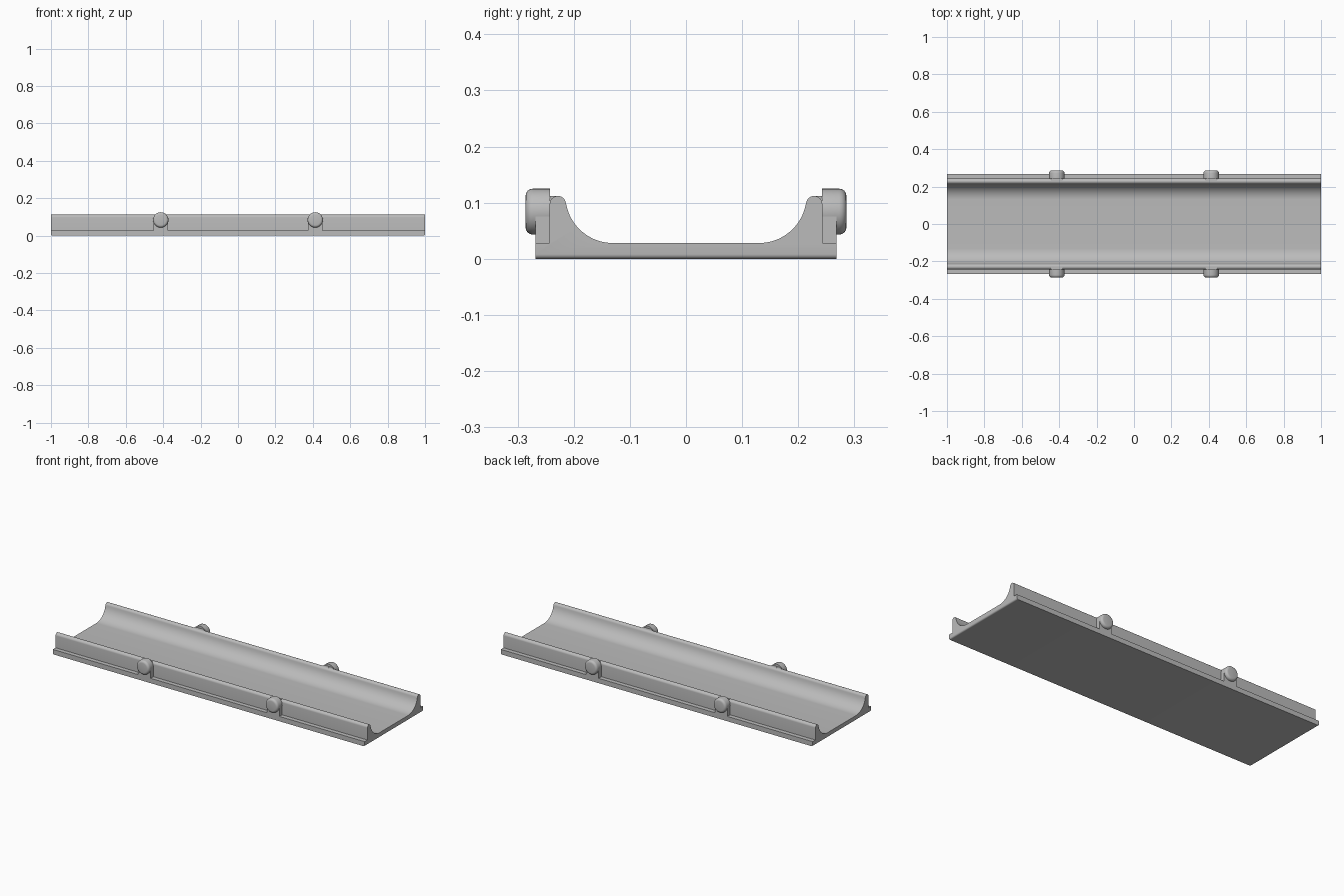
import bpy, bmesh, math

if "Cube" in bpy.data.objects:
    bpy.data.objects.remove(bpy.data.objects["Cube"], do_unlink=True)

grey = bpy.data.materials.new("plain grey")
grey.use_nodes = True
grey.diffuse_color = (0.5, 0.5, 0.5, 1)
grey.node_tree.nodes["Principled BSDF"].inputs["Base Color"].default_value = (0.5, 0.5, 0.5, 1)


def finish(name, bm):
    bmesh.ops.recalc_face_normals(bm, faces=bm.faces)
    mesh = bpy.data.meshes.new(name)
    bm.to_mesh(mesh)
    bm.free()
    mesh.materials.append(grey)
    obj = bpy.data.objects.new(name, mesh)
    bpy.context.collection.objects.link(obj)
    bpy.ops.object.select_all(action='DESELECT')
    obj.select_set(True)
    bpy.context.view_layer.objects.active = obj
    bpy.ops.object.shade_smooth_by_angle(angle=math.radians(30))
    return obj


def extrude(name, points, axis, start, end, bevel_edge=None, radius=0, segments=4):
    """Extrude a 2D profile along x (points are y, z) or y (points are x, z)."""
    place = (lambda p: (start, *p)) if axis == 'x' else (lambda p: (p[0], start, p[1]))
    bm = bmesh.new()
    face = bm.faces.new([bm.verts.new(place(p)) for p in points])
    new = bmesh.ops.extrude_face_region(bm, geom=[face])["geom"]
    shift = (end - start, 0, 0) if axis == 'x' else (0, end - start, 0)
    bmesh.ops.translate(bm, vec=shift, verts=[v for v in new if isinstance(v, bmesh.types.BMVert)])
    if bevel_edge:
        bmesh.ops.bevel(bm, geom=[e for e in bm.edges if bevel_edge(e)], offset=radius,
                        segments=segments, profile=0.5, affect='EDGES')
    return finish(name, bm)


def arc(cx, cz, r, a0, a1, n):
    return [(cx + r * math.cos(math.radians(a0 + (a1 - a0) * i / n)),
             cz + r * math.sin(math.radians(a0 + (a1 - a0) * i / n))) for i in range(n + 1)]


# Channel tray: foot ledge, upright wall with rounded lip, concave inner fillet
half = [(0.268, 0), (0.268, 0.028), (0.243, 0.028)]
half += arc(0.2285, 0.0975, 0.0145, 0, 172, 12)
half += arc(0.13, 0.113, 0.085, -12, -90, 16)
profile = half + [(-y, z) for y, z in reversed(half)]
extrude("channel_tray", profile, 'x', -1, 1,
        lambda e: all(v.co.z < 0.001 for v in e.verts)
        and abs(e.verts[0].co.x - e.verts[1].co.x) < 0.001, 0.008)

# Four side pegs, each on a square support block
for side, side_name in ((-1, "front"), (1, "back")):
    for x, end_name in ((-0.413, "right"), (0.413, "left")):
        name = f"{side_name}_{end_name}"
        extrude(f"{name}_peg_support",
                [(x - 0.04, 0.028), (x + 0.04, 0.028), (x + 0.04, 0.085), (x - 0.04, 0.085)],
                'y', side * 0.24, side * 0.268)
        outer = side * 0.286
        extrude(f"{name}_peg", arc(x, 0.084, 0.041, 0, 350, 35), 'y', side * 0.242, outer,
                lambda e: all(abs(v.co.y - outer) < 0.001 for v in e.verts), 0.013)
        # Flat pad joining the peg to the rounded lip
        extrude(f"{name}_peg_pad",
                [(x - 0.031, 0.09), (x + 0.031, 0.09), (x + 0.031, 0.112), (x - 0.031, 0.112)],
                'y', side * 0.229, side * 0.243)
